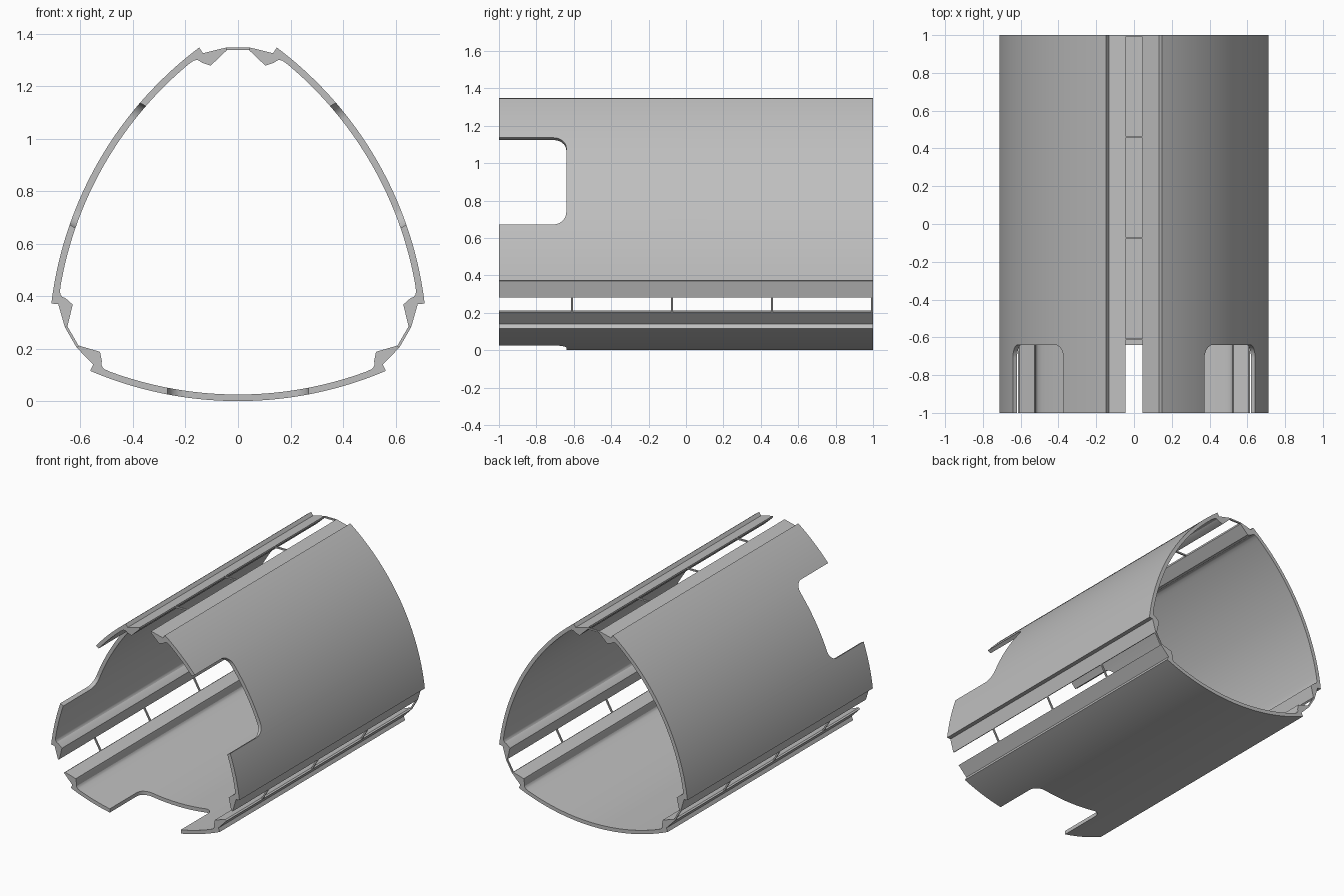
import bpy, bmesh, math
from mathutils import Matrix, Vector

cube = bpy.data.objects.get("Cube")
if cube:
    bpy.data.objects.remove(cube, do_unlink=True)

AXIS_Z = 0.611      # height of the tube's axis
RADIUS = 1.436      # outer radius of each bowed panel
WALL = 0.025
HALF_LEN = 1.0

grey = bpy.data.materials.new("light_grey")
grey.use_nodes = True
colour = (0.52, 0.52, 0.52, 1)
grey.diffuse_color = colour
grey.node_tree.nodes["Principled BSDF"].inputs["Base Color"].default_value = colour


def prism(name, outline, direction, smooth=False):
    """Extrude a closed outline of 3D points along a direction."""
    bm = bmesh.new()
    face = bm.faces.new([bm.verts.new(p) for p in outline])
    new = bmesh.ops.extrude_face_region(bm, geom=[face])["geom"]
    moved = [v for v in new if isinstance(v, bmesh.types.BMVert)]
    bmesh.ops.translate(bm, verts=moved, vec=direction)
    bmesh.ops.recalc_face_normals(bm, faces=bm.faces)
    mesh = bpy.data.meshes.new(name)
    bm.to_mesh(mesh)
    bm.free()
    mesh.materials.append(grey)
    obj = bpy.data.objects.new(name, mesh)
    bpy.context.collection.objects.link(obj)
    return obj


def arc(radius, x_from, x_to, steps):
    """Points on the bottom panel's curve, relative to the tube axis."""
    a, b = math.asin(x_from / radius), math.asin(x_to / radius)
    centre = RADIUS - AXIS_Z
    angles = [a + (b - a) * i / steps for i in range(steps + 1)]
    return [(radius * math.sin(t), centre - radius * math.cos(t)) for t in angles]


# Edge flange outline, drawn at the top seam then turned to the lower right seam
flange_top = [(0.133, 0.714), (0.044, 0.736), (0.044, 0.724), (0.104, 0.667),
              (0.137, 0.678), (0.150, 0.687), (0.160, 0.688), (0.170, 0.685)]
c, s = math.cos(math.radians(120)), math.sin(math.radians(120))
flange = [(x * c + z * s, -x * s + z * c) for x, z in flange_top]
mirrored = [(-x, z) for x, z in reversed(flange)]

# Full panel section: outer curve, right flange, inner curve, left flange
section = (arc(RADIUS, -0.563, 0.563, 56) + flange
           + arc(RADIUS - WALL, 0.4895, -0.4895, 48) + mirrored)

# Rounded notch cut in the front end of each panel
CUT_X, CUT_Y, CUT_R = 0.268, -0.64, 0.07
notch = [(-CUT_X, -1.2)]
for sign, start in ((-1, 180), (1, 90)):
    for i in range(11):
        t = math.radians(start - 9 * i)
        notch.append((sign * (CUT_X - CUT_R) + CUT_R * math.cos(t),
                      CUT_Y - CUT_R + CUT_R * math.sin(t)))
notch.append((CUT_X, -1.2))
cutter = prism("notch_cutter", [(x, y, -0.8) for x, y in notch], Vector((0, 0, 0.5)))
cutter.hide_render = True

bottom = prism("bottom_panel", [(x, -HALF_LEN, z) for x, z in section],
               Vector((0, 2 * HALF_LEN, 0)))
bpy.context.view_layer.objects.active = bottom
cut = bottom.modifiers.new("notch", "BOOLEAN")
cut.operation = "DIFFERENCE"
cut.solver = "EXACT"
cut.object = cutter
bpy.ops.object.modifier_apply(modifier="notch")
bpy.data.objects.remove(cutter, do_unlink=True)

bpy.ops.object.select_all(action="DESELECT")
bottom.select_set(True)
bpy.ops.object.shade_smooth_by_angle(angle=math.radians(25))

# Three panels around the axis
lift = Matrix.Translation((0, 0, AXIS_Z))
for i, name in enumerate(("bottom_panel", "left_panel", "right_panel")):
    panel = bottom if i == 0 else bottom.copy()
    if i:
        panel.data = bottom.data.copy()
        bpy.context.collection.objects.link(panel)
    panel.name = name
    panel.matrix_world = lift @ Matrix.Rotation(math.radians(-120 * i), 4, "Y")

# Thin bridges across the three seams
for i, seam in enumerate(("top", "left", "right")):
    for j in range(4):
        y = 0.99 - 0.535 * j
        outline = [(-0.045, y, 0.726), (0.045, y, 0.726),
                   (0.045, y, 0.736), (-0.045, y, 0.736)]
        bar = prism(f"{seam}_bridge_{j + 1}", outline, Vector((0, 0.01, 0)))
        bar.matrix_world = lift @ Matrix.Rotation(math.radians(120 * i), 4, "Y")
